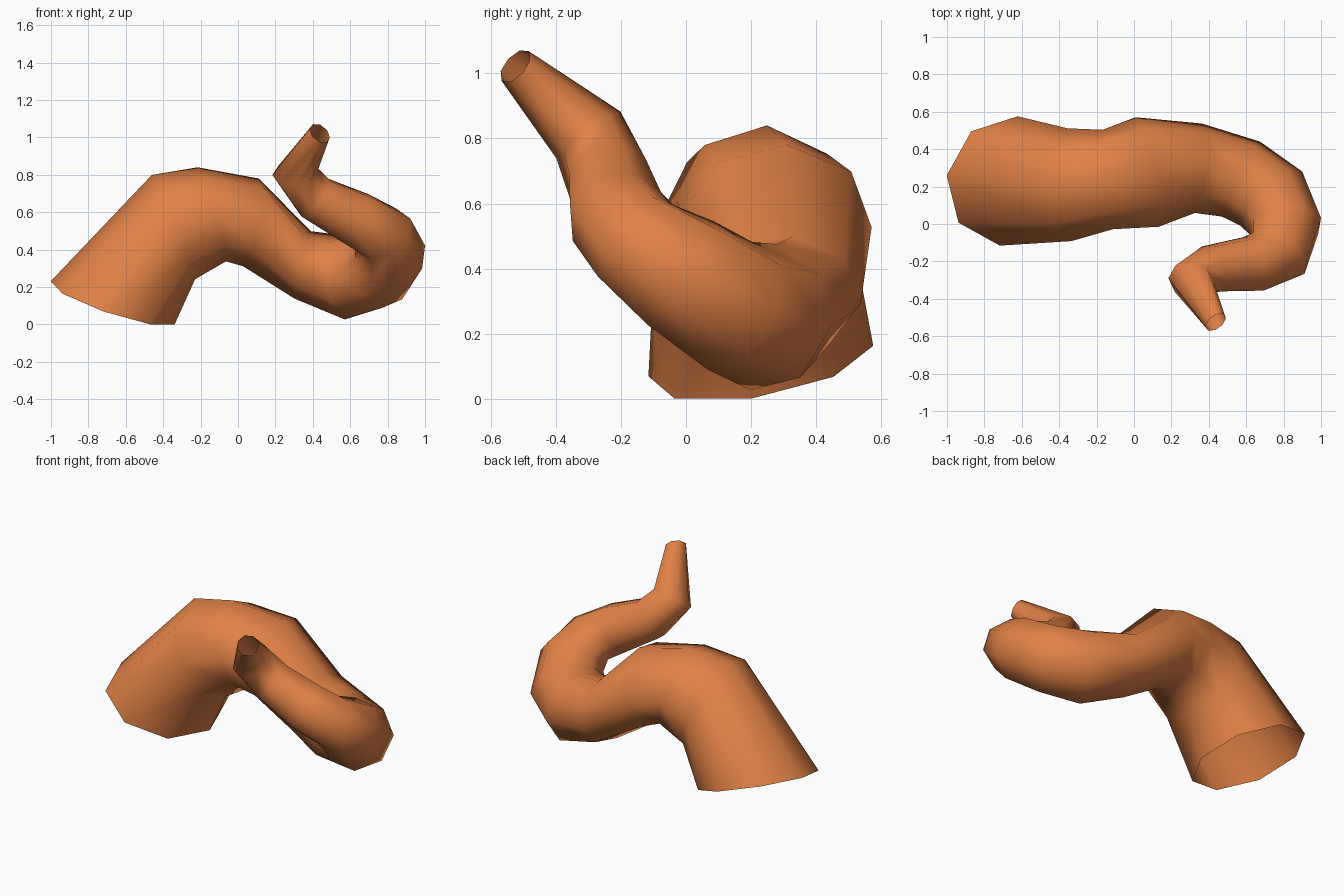
import bpy, bmesh
from math import cos, sin, pi
from mathutils import Vector

if "Cube" in bpy.data.objects:
    bpy.data.objects.remove(bpy.data.objects["Cube"])

SIDES = 8
# Centre line: centre, radius, optional ring direction, vertical flattening
RINGS = [
    ((-.67, .23, .115), .352, (.311, -.17, .935), 1),
    ((-.345, .21, .52), .302, (.92, .05, .38), 1),
    ((-.14, .238, .588), .268, (.95, .12, .28), .98),
    ((.07, .278, .545), .3, (.96, .19, -.2), .8),
    ((.345, .298, .318), .242, (.97, -.1, -.22), .77),
    ((.572, .24, .25), .228, (.89, -.44, .08), 1),
    ((.735, .135, .285), .22, None, .96),
    ((.812, -.015, .385), .197, None, 1),
    ((.775, -.155, .485), .178, (-.46, -.66, .5), .9),
    ((.64, -.213, .56), .155, None, 1),
    ((.415, -.24, .675), .132, None, 1),
    ((.305, -.3, .81), .122, None, 1),
    ((.437, -.525, 1.022), .062, (.5, -.65, .57), 1),
]
centres = [Vector(r[0]) for r in RINGS]

# Tapered tube swept along the centre line without twist, open at both ends
bm = bmesh.new()
loops = []
side = Vector((-.33, .03, .115))
prev = None
for i, (c, r, d, flat) in enumerate(RINGS):
    if d:
        t = Vector(d).normalized()
    else:
        t = ((centres[i] - centres[i - 1]).normalized()
             + (centres[i + 1] - centres[i]).normalized()).normalized()
    if prev is not None:
        side = prev.rotation_difference(t) @ side
    side = (side - t * side.dot(t)).normalized()
    up = t.cross(side)
    rise = (Vector((0, 0, 1)) - t * t.z).normalized()
    loop = []
    for k in range(SIDES):
        a = 2 * pi * k / SIDES
        p = r * (side * cos(a) + up * sin(a))
        p += rise * p.dot(rise) * (flat - 1)
        loop.append(bm.verts.new(centres[i] + p))
    loops.append(loop)
    prev = t
for a, b in zip(loops, loops[1:]):
    for k in range(SIDES):
        n = (k + 1) % SIDES
        bm.faces.new((a[k], a[n], b[n], b[k]))

# Rest the tube on the floor
low = min(v.co.z for v in bm.verts)
for v in bm.verts:
    v.co.z -= low
for f in bm.faces:
    f.smooth = True

mesh = bpy.data.meshes.new("tentacle")
bm.to_mesh(mesh)
bm.free()
obj = bpy.data.objects.new("tentacle", mesh)
bpy.context.collection.objects.link(obj)

mat = bpy.data.materials.new("orange")
mat.diffuse_color = (.75, .22, .062, 1)
mat.use_nodes = True
mat.node_tree.nodes["Principled BSDF"].inputs["Base Color"].default_value = mat.diffuse_color
mesh.materials.append(mat)
